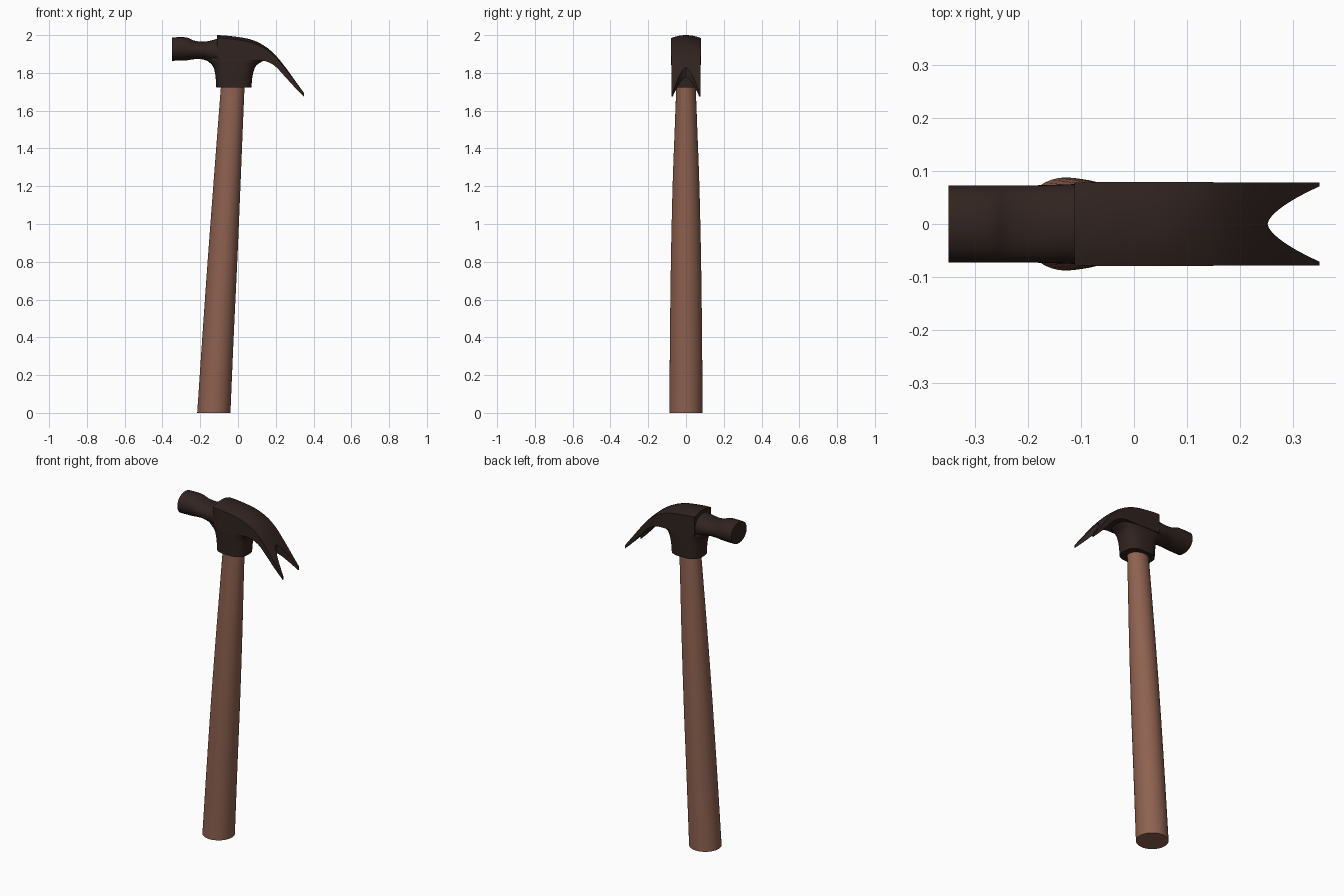
import bpy, bmesh, math
from mathutils import Vector

if "Cube" in bpy.data.objects:
    bpy.data.objects.remove(bpy.data.objects["Cube"])

def material(name, rgb):
    m = bpy.data.materials.new(name)
    m.diffuse_color = (*rgb, 1)
    m.use_nodes = True
    m.node_tree.nodes["Principled BSDF"].inputs["Base Color"].default_value = m.diffuse_color
    return m

def smooth_rows(rows, n=5):
    """Catmull-Rom interpolation through rows of numbers."""
    v = [Vector(r) for r in rows]
    out = []
    for i in range(len(v) - 1):
        p0, p1, p2, p3 = v[max(i - 1, 0)], v[i], v[i + 1], v[min(i + 2, len(v) - 1)]
        for k in range(n):
            t = k / n
            out.append(0.5 * (2 * p1 + (p2 - p0) * t + (2 * p0 - 5 * p1 + 4 * p2 - p3) * t * t
                              + (3 * p1 - p0 - 3 * p2 + p3) * t ** 3))
    return out + [v[-1]]

def loft(name, rings, mat):
    """Skin a list of closed rings and cap both ends."""
    bm = bmesh.new()
    vs = [[bm.verts.new(p) for p in r] for r in rings]
    n = len(vs[0])
    for a, b in zip(vs, vs[1:]):
        for i in range(n):
            j = (i + 1) % n
            bm.faces.new((a[i], a[j], b[j], b[i]))
    bm.faces.new(vs[0])
    bm.faces.new(vs[-1])
    bmesh.ops.recalc_face_normals(bm, faces=bm.faces)
    me = bpy.data.meshes.new(name)
    bm.to_mesh(me)
    bm.free()
    me.materials.append(mat)
    ob = bpy.data.objects.new(name, me)
    bpy.context.collection.objects.link(ob)
    return ob

def oval(a, b, power=2, n=40):
    """Superellipse outline."""
    pts = []
    for i in range(n):
        t = math.tau * i / n
        c, s = math.cos(t), math.sin(t)
        pts.append((a * math.copysign(abs(c) ** (2 / power), c),
                    b * math.copysign(abs(s) ** (2 / power), s)))
    return pts

def combine(target, tool, operation):
    m = target.modifiers.new(operation.lower(), 'BOOLEAN')
    m.operation, m.solver, m.object = operation, 'EXACT', tool
    bpy.context.view_layer.objects.active = target
    bpy.ops.object.modifier_apply(modifier=m.name)
    bpy.data.objects.remove(tool, do_unlink=True)

def shade(ob):
    bpy.ops.object.select_all(action='DESELECT')
    ob.select_set(True)
    bpy.context.view_layer.objects.active = ob
    bpy.ops.object.shade_smooth_by_angle(angle=math.radians(32))

wood = material("wood", (0.27, 0.12, 0.08))
steel = material("dark_steel", (0.030, 0.017, 0.014))

# Handle: leaning, tapered oval (z, left x, right x, half y)
rows = smooth_rows([(0, -.216, -.04, .088), (.4, -.189, -.023, .085), (.8, -.161, -.004, .08),
                    (1.2, -.131, .013, .071), (1.5, -.108, .025, .06), (1.76, -.088, .036, .05)])
shade(loft("handle", [[((l + r) / 2 + x, y, z) for x, y in oval((r - l) / 2, hy)]
                      for z, l, r, hy in rows], wood))

# Claw and head top: crowned strip along x (x, top z, bottom z, half y)
rows = smooth_rows([(-.112, 2.0, 1.87, .078), (-.05, 1.996, 1.868, .079), (.06, 1.979, 1.866, .079),
                    (.135, 1.946, 1.864, .079), (.193, 1.899, 1.838, .078),
                    (.247, 1.835, 1.782, .078), (.30, 1.764, 1.724, .078), (.35, 1.696, 1.674, .078)])
rings = []
for x, top, bot, hy in rows:
    crown = .015 * min(1, (top - bot) / .1)
    ys = [hy * (1 - i / 4) for i in range(9)]
    rings.append([(x, y, top - crown * (y / hy) ** 2) for y in ys] + [(x, -y, bot) for y in ys])
head = loft("head", rings, steel)

# Nail notch between the claws
edge = [(.252 + .098 * (abs(y) / .071) ** 1.6, y) for y in [.071 * i / 10 for i in range(-10, 11)]]
outline = edge + [(.45, .08), (.45, -.08)]
cutter = loft("notch_cutter", [[(x, y, z) for x, y in outline] for z in (1.5, 2.1)], steel)
cutter.hide_render = True
combine(head, cutter, 'DIFFERENCE')

# Socket around the handle, flaring into the head (z, left x, right x, half y)
rows = smooth_rows([(1.722, -.115, .071, .075), (1.77, -.118, .075, .076), (1.81, -.124, .083, .077),
                    (1.84, -.136, .098, .077), (1.866, -.165, .135, .077), (1.878, -.18, .14, .072)])
socket = loft("socket", [[((l + r) / 2 + x, y, z) for x, y in oval((r - l) / 2, hy, 2.8)]
                         for z, l, r, hy in rows], steel)
combine(head, socket, 'UNION')

# Striking poll with a waisted neck (x, top z, bottom z, half y)
rows = smooth_rows([(-.35, 1.988, 1.864, .073), (-.275, 1.988, 1.866, .073), (-.235, 1.972, 1.872, .073),
                    (-.19, 1.965, 1.872, .073), (-.15, 1.970, 1.860, .074), (-.09, 1.986, 1.845, .076)])
poll = loft("poll", [[(x, y, (t + b) / 2 + z) for y, z in oval(hy, (t - b) / 2, 2.1)]
                     for x, t, b, hy in rows], steel)
combine(head, poll, 'UNION')
shade(head)
